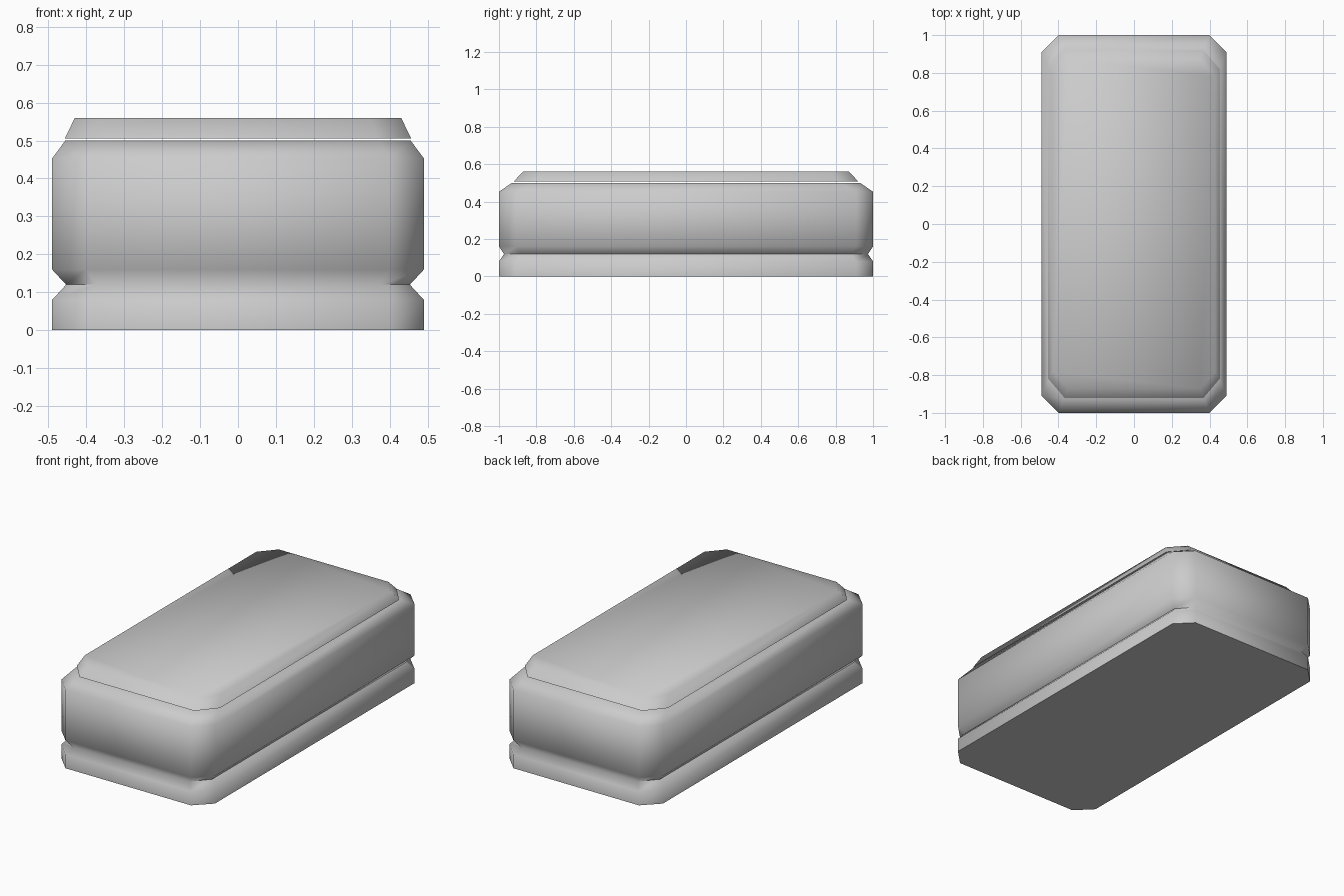
import bpy, bmesh, math

if "Cube" in bpy.data.objects:
    bpy.data.objects.remove(bpy.data.objects["Cube"])


def octagon(hx, hy, cx, cy, z):
    # rectangle with cut corners, counter-clockwise
    return [(hx, -hy + cy, z), (hx, hy - cy, z), (hx - cx, hy, z), (-hx + cx, hy, z),
            (-hx, hy - cy, z), (-hx, -hy + cy, z), (-hx + cx, -hy, z), (hx - cx, -hy, z)]


def loft(name, sections):
    # stack cut-corner sections into a closed solid
    bm = bmesh.new()
    rings = [[bm.verts.new(p) for p in octagon(*s)] for s in sections]
    for low, high in zip(rings, rings[1:]):
        for i in range(8):
            j = (i + 1) % 8
            bm.faces.new((low[i], low[j], high[j], high[i]))
    bm.faces.new(rings[0][::-1])
    bm.faces.new(rings[-1])
    mesh = bpy.data.meshes.new(name)
    bm.to_mesh(mesh)
    bm.free()
    obj = bpy.data.objects.new(name, mesh)
    bpy.context.collection.objects.link(obj)
    bpy.ops.object.select_all(action='DESELECT')
    obj.select_set(True)
    bpy.context.view_layer.objects.active = obj
    bpy.ops.object.shade_smooth_by_angle(angle=math.radians(70))
    return obj


# base slab and main body meet in a V groove at z = 0.12
loft("base_and_body", [
    (0.49, 1.0, 0.09, 0.09, 0.0),
    (0.49, 1.0, 0.09, 0.09, 0.08),
    (0.453, 0.973, 0.08, 0.09, 0.12),
    (0.49, 1.0, 0.09, 0.09, 0.16),
    (0.49, 1.0, 0.09, 0.09, 0.453),
    (0.455, 0.93, 0.085, 0.10, 0.50),
])

# bevelled lid floating just above the body
loft("lid", [
    (0.456, 0.922, 0.09, 0.105, 0.506),
    (0.43, 0.872, 0.08, 0.09, 0.56),
])
